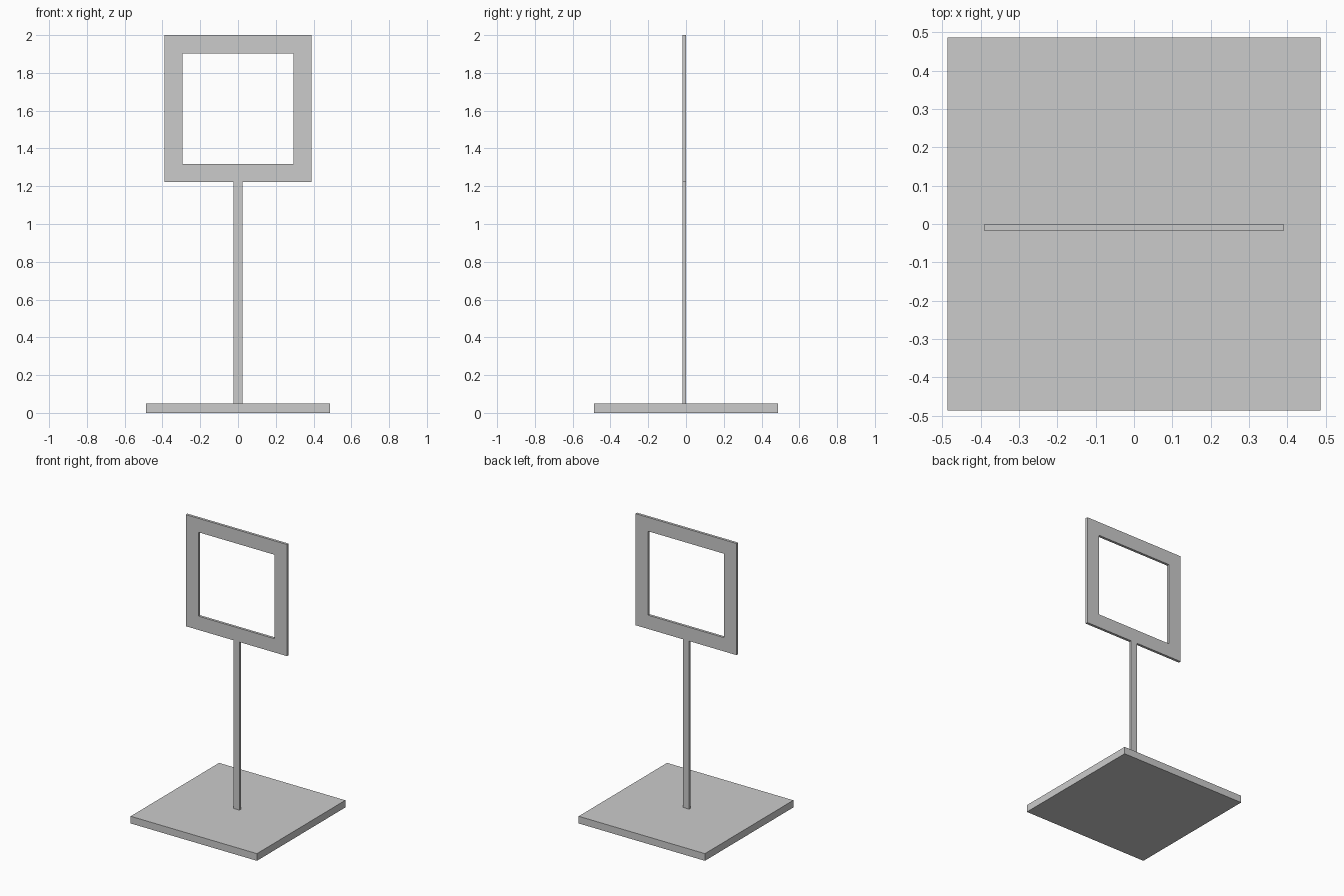
import bpy, bmesh

if "Cube" in bpy.data.objects:
    bpy.data.objects.remove(bpy.data.objects["Cube"])


def prism(name, quads_xz, y0, y1):
    """Extrude flat xz faces (joined at shared corners) from y0 to y1."""
    bm = bmesh.new()
    for quad in quads_xz:
        bm.faces.new([bm.verts.new((x, y0, z)) for x, z in quad])
    bmesh.ops.remove_doubles(bm, verts=bm.verts, dist=1e-5)
    ext = bmesh.ops.extrude_face_region(bm, geom=bm.faces[:], use_keep_orig=True)
    moved = [g for g in ext["geom"] if isinstance(g, bmesh.types.BMVert)]
    bmesh.ops.translate(bm, verts=moved, vec=(0, y1 - y0, 0))
    bmesh.ops.recalc_face_normals(bm, faces=bm.faces)
    mesh = bpy.data.meshes.new(name)
    bm.to_mesh(mesh)
    bm.free()
    obj = bpy.data.objects.new(name, mesh)
    bpy.context.collection.objects.link(obj)
    return obj


def rect(half, z0, z1):
    return [(-half, z0), (half, z0), (half, z1), (-half, z1)]


BASE, BASE_TOP, SIGN_BOTTOM, BACK, FRONT = 0.487, 0.05, 1.222, 0.0, -0.018

# Square floor plate
prism("base_plate", [rect(BASE, 0, BASE_TOP)], -BASE, BASE)

# Flat upright bar
prism("post", [rect(0.024, BASE_TOP, SIGN_BOTTOM)], FRONT, BACK)

# Square open frame: four mitred sides
outer = rect(0.39, SIGN_BOTTOM, 2.0)
inner = rect(0.293, 1.318, 1.903)
sides = [[outer[i], outer[(i + 1) % 4], inner[(i + 1) % 4], inner[i]] for i in range(4)]
prism("sign_frame", sides, FRONT, BACK)
